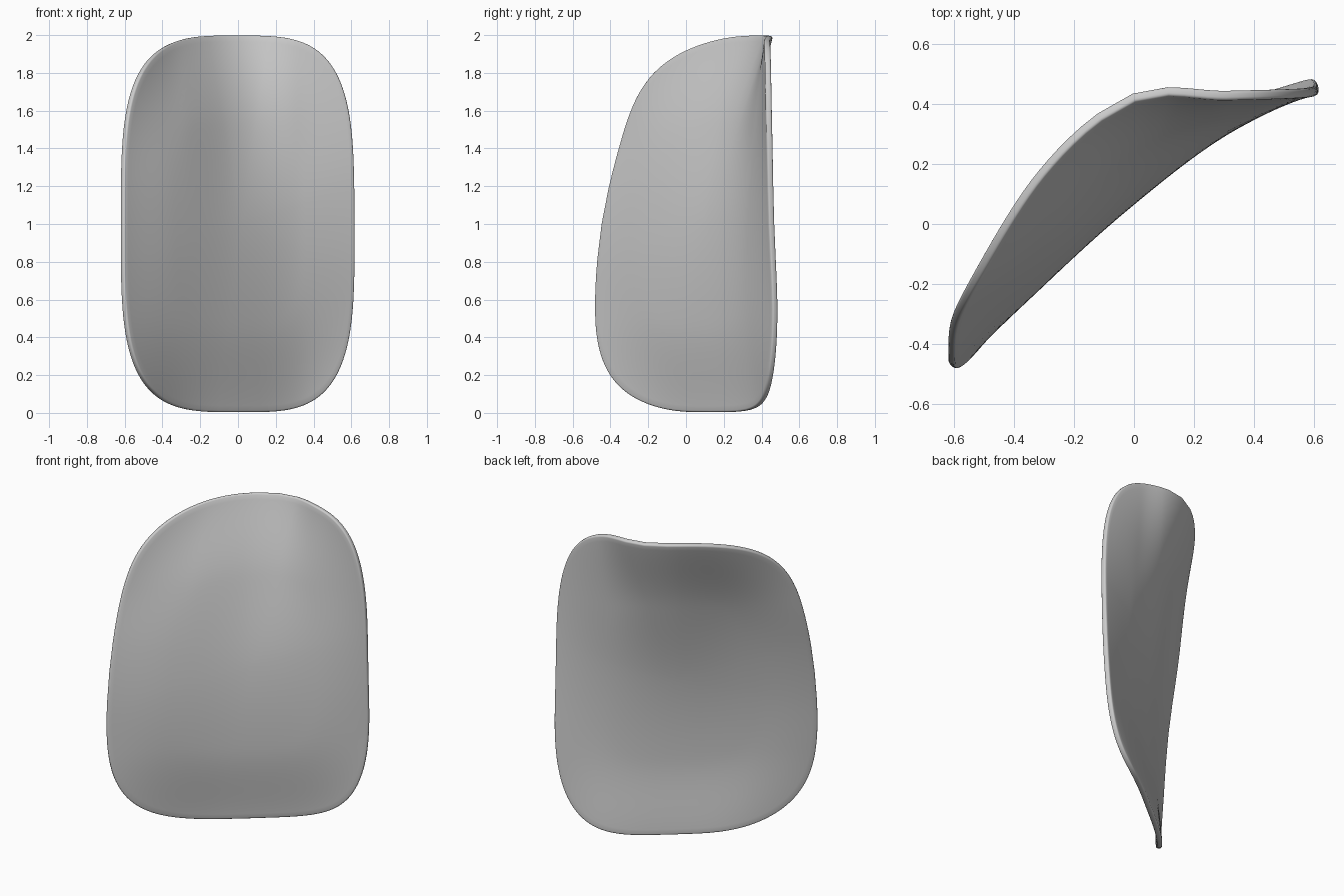
import bpy, bmesh, math

if "Cube" in bpy.data.objects:
    bpy.data.objects.remove(bpy.data.objects["Cube"])

# Depth (y) of the curved sheet: rows go from z=0 to z=2, columns from x=-0.62 to x=0.62
DEPTH = [
    [-0.53, -0.135, 0.14, 0.37, 0.495],
    [-0.495, -0.175, 0.103, 0.335, 0.482],
    [-0.445, -0.145, 0.14, 0.345, 0.457],
    [-0.34, -0.03, 0.265, 0.395, 0.445],
    [-0.26, 0.18, 0.425, 0.432, 0.44],
]


def spline(vals, t):
    """Smooth curve through evenly spaced values, t from 0 to len-1."""
    p = [2 * vals[0] - vals[1]] + list(vals) + [2 * vals[-1] - vals[-2]]
    i = max(0, min(len(vals) - 2, int(t)))
    f = t - i
    a, b, c, d = p[i:i + 4]
    return b + 0.5 * f * (c - a + f * (2 * a - 5 * b + 4 * c - d + f * (3 * (b - c) + d - a)))


def depth(x, z, r):
    """Sheet depth, with the middle pressed slightly forward inside the rim."""
    s = min(1, (1 - r) / 0.45)
    dish = 0.018 * s * s * (3 - 2 * s)
    return spline([spline(row, (x + 0.62) / 0.31) for row in DEPTH], z / 0.5) - dish


def outline(a):
    """Rounded rectangle outline (superellipse) seen from the front."""
    c, s, e = math.cos(a), math.sin(a), 2 / 3.6
    return (0.614 * math.copysign(abs(c) ** e, c), 0.996 * math.copysign(abs(s) ** e, s))


# Sheet: rings running out from the centre to the rounded outline
RINGS, SEGS = 28, 128
bm = bmesh.new()
centre = bm.verts.new((0, depth(0, 1, 0), 1))
rings = []
for r in range(1, RINGS + 1):
    ring = []
    for k in range(SEGS):
        ox, oz = outline(2 * math.pi * k / SEGS)
        x, z = ox * r / RINGS, 1 + oz * r / RINGS
        ring.append(bm.verts.new((x, depth(x, z, r / RINGS), z)))
    rings.append(ring)
for k in range(SEGS):
    n = (k + 1) % SEGS
    bm.faces.new((centre, rings[0][k], rings[0][n]))
    for inner, outer in zip(rings, rings[1:]):
        bm.faces.new((inner[k], outer[k], outer[n], inner[n]))
bmesh.ops.recalc_face_normals(bm, faces=bm.faces[:])
mesh = bpy.data.meshes.new("curved_panel")
bm.to_mesh(mesh)
bm.free()
panel = bpy.data.objects.new("curved_panel", mesh)
bpy.context.collection.objects.link(panel)

# Thickness and softened rim
solid = panel.modifiers.new("thickness", 'SOLIDIFY')
solid.thickness = 0.032
solid.offset = 0
bevel = panel.modifiers.new("soft_rim", 'BEVEL')
bevel.width = 0.01
bevel.segments = 3
bevel.limit_method = 'ANGLE'
bevel.angle_limit = math.radians(50)
mesh.polygons.foreach_set("use_smooth", [True] * len(mesh.polygons))
